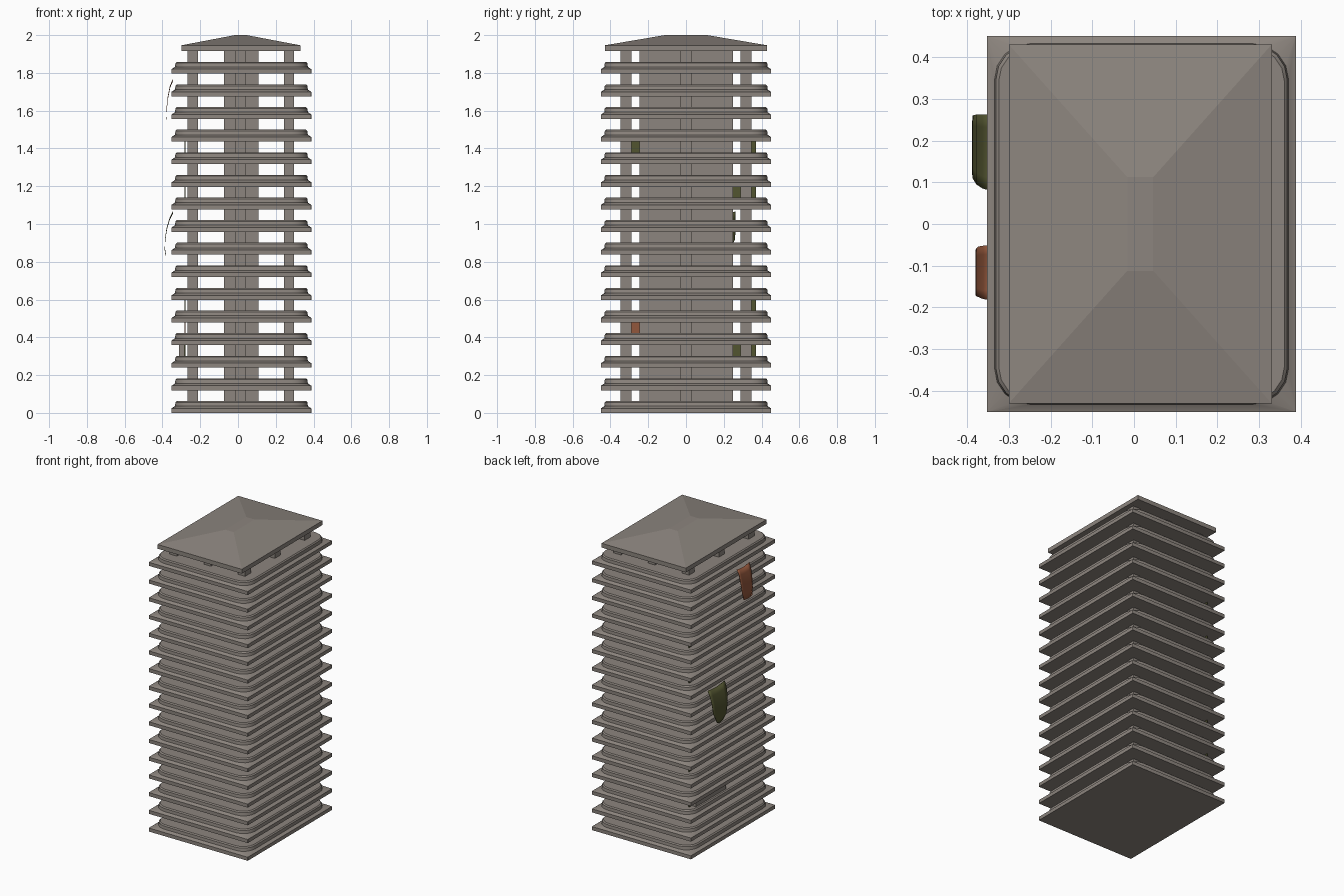
import bpy, bmesh, math

if "Cube" in bpy.data.objects:
    bpy.data.objects.remove(bpy.data.objects["Cube"])

CX = 0.018          # building axis is slightly off centre
PITCH = 0.1197      # storey height
FLOORS = 16


def material(name, rgb):
    m = bpy.data.materials.new(name)
    m.diffuse_color = (*rgb, 1)
    m.use_nodes = True
    m.node_tree.nodes["Principled BSDF"].inputs["Base Color"].default_value = m.diffuse_color
    return m


CONCRETE = material("concrete_grey", (0.265, 0.235, 0.21))
OLIVE = material("olive_cloth", (0.085, 0.09, 0.03))
RUST = material("rust_cloth", (0.29, 0.095, 0.045))


def finish(bm, name, mat, smooth=False, recalc=True):
    if recalc:
        bmesh.ops.recalc_face_normals(bm, faces=bm.faces)
    me = bpy.data.meshes.new(name)
    bm.to_mesh(me)
    bm.free()
    me.materials.append(mat)
    ob = bpy.data.objects.new(name, me)
    bpy.context.collection.objects.link(ob)
    if smooth:
        bpy.ops.object.select_all(action='DESELECT')
        ob.select_set(True)
        bpy.context.view_layer.objects.active = ob
        bpy.ops.object.shade_smooth_by_angle(angle=math.radians(30))
    return ob


def rounded_ring(bm, hx, hy, r, z, seg=4):
    ring = []
    for k, (sx, sy) in enumerate([(1, 1), (-1, 1), (-1, -1), (1, -1)]):
        for i in range(seg + 1):
            a = math.pi / 2 * (k + i / seg)
            ring.append(bm.verts.new((CX + sx * (hx - r) + r * math.cos(a),
                                      sy * (hy - r) + r * math.sin(a), z)))
    return ring


def loft(bm, rings):
    for a, b in zip(rings, rings[1:]):
        n = len(a)
        for i in range(n):
            j = (i + 1) % n
            bm.faces.new((a[i], a[j], b[j], b[i]))
    bm.faces.new(rings[0][::-1])
    bm.faces.new(rings[-1])


def box(name, x0, x1, y0, y1, z0, z1, mat=CONCRETE):
    bm = bmesh.new()
    bmesh.ops.create_cube(bm, size=1)
    for v in bm.verts:
        v.co = (x1 if v.co.x > 0 else x0, y1 if v.co.y > 0 else y0,
                z1 if v.co.z > 0 else z0)
    return finish(bm, name, mat)


# Floor slabs: square plate, sloped ledge, round-cornered upper band
bm = bmesh.new()
loft(bm, [rounded_ring(bm, hx, hy, r, z) for hx, hy, r, z in [
    (0.37, 0.45, 0.001, 0.0), (0.37, 0.45, 0.001, 0.024),
    (0.352, 0.432, 0.085, 0.036), (0.349, 0.43, 0.085, 0.056),
    (0.342, 0.423, 0.08, 0.063)]])
slabs = finish(bm, "floor_slabs", CONCRETE, smooth=True)
arr = slabs.modifiers.new("storeys", 'ARRAY')
arr.count = FLOORS
arr.use_relative_offset = False
arr.use_constant_offset = True
arr.constant_offset_displace = (0, 0, PITCH)

# Central core and perimeter columns
box("core", CX - 0.092, CX + 0.09, -0.246, 0.25, 0.03, 1.93)
for ix in (-1, 0, 1):
    for iy in (-1, 0, 1):
        if ix == 0 and iy == 0:
            continue
        x, y = CX - 0.003 + ix * 0.255, iy * 0.318
        box("column", x - 0.027, x + 0.027, y - 0.03, y + 0.03, 0.03, 1.93)

# Hipped roof with a flat top
bm = bmesh.new()
rings = []
for x0, x1, hy, z in [(-0.3, 0.33, 0.43, 1.917), (-0.3, 0.33, 0.43, 1.946),
                      (-0.016, 0.046, 0.112, 2.0)]:
    rings.append([bm.verts.new(p) for p in
                  [(x0, -hy, z), (x1, -hy, z), (x1, hy, z), (x0, hy, z)]])
loft(bm, rings)
finish(bm, "roof", CONCRETE)


# Cloths hanging over the left side: rows of (x, z, y start, y end)
def cloth(name, rows, mat, n=6):
    bm = bmesh.new()
    grid = []
    for x, z, y0, y1 in rows:
        grid.append([bm.verts.new((x, y0 + (y1 - y0) * i / n,
                                   z - 0.008 * math.sin(math.pi * i / n)))
                     for i in range(n + 1)])
    for a, b in zip(grid, grid[1:]):
        for i in range(n):
            bm.faces.new((a[i], a[i + 1], b[i + 1], b[i]))
    ob = finish(bm, name, mat, smooth=True)
    sol = ob.modifiers.new("thickness", 'SOLIDIFY')
    sol.thickness = 0.002
    sol.offset = 0


cloth("olive_hanging_cloth", [
    (-0.345, 1.065, 0.08, 0.262), (-0.362, 1.03, 0.085, 0.262),
    (-0.377, 0.98, 0.095, 0.262), (-0.386, 0.92, 0.11, 0.26),
    (-0.387, 0.87, 0.125, 0.235), (-0.383, 0.84, 0.15, 0.215)], OLIVE)
cloth("rust_hanging_cloth", [
    (-0.345, 1.765, -0.182, -0.05), (-0.36, 1.73, -0.18, -0.052),
    (-0.372, 1.67, -0.175, -0.054), (-0.378, 1.61, -0.172, -0.06),
    (-0.379, 1.56, -0.165, -0.075)], RUST)

# Thin sheets closing single bays behind the left columns
for name, floor, y0, y1, mat in [
        ("olive_sheet", 2, 0.25, 0.37, OLIVE), ("olive_sheet", 4, 0.345, 0.37, OLIVE),
        ("olive_sheet", 9, 0.25, 0.37, OLIVE), ("olive_sheet", 11, 0.345, 0.37, OLIVE),
        ("olive_sheet", 11, -0.29, -0.2, OLIVE), ("rust_sheet", 3, -0.29, -0.2, RUST)]:
    z = floor * PITCH + 0.06
    box(name, -0.282, -0.277, y0, y1, z, z + 0.062, mat)
box("bay_wall_panel", -0.312, -0.284, 0.02, 0.34, 2 * PITCH + 0.06, 3 * PITCH + 0.002)
